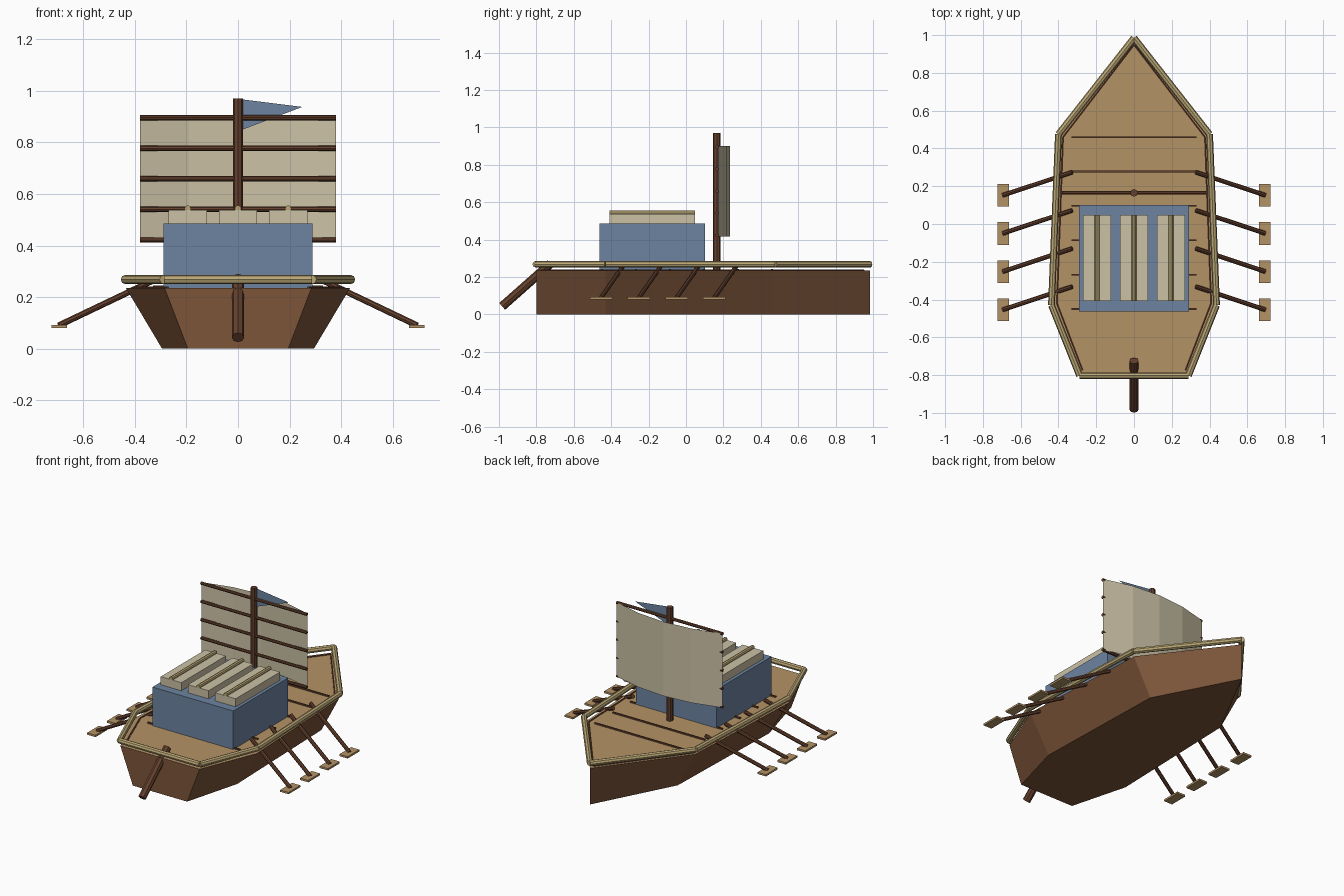
import bpy
import bmesh
from mathutils import Vector

cube = bpy.data.objects.get("Cube")
if cube:
    bpy.data.objects.remove(cube, do_unlink=True)


def material(name, rgb):
    m = bpy.data.materials.new(name)
    m.use_nodes = True
    m.diffuse_color = (*rgb, 1)
    m.node_tree.nodes["Principled BSDF"].inputs["Base Color"].default_value = (*rgb, 1)
    return m


HULL = material("hull brown", (0.205, 0.091, 0.042))
DECK = material("deck tan", (0.456, 0.288, 0.133))
DARK = material("dark wood", (0.13, 0.052, 0.026))
RAIL = material("bamboo", (0.50, 0.39, 0.18))
BLUE = material("slate blue", (0.153, 0.231, 0.352))
CREAM = material("canvas cream", (0.597, 0.533, 0.376))


def finish(name, bm, *mats):
    bmesh.ops.recalc_face_normals(bm, faces=bm.faces)
    mesh = bpy.data.meshes.new(name)
    bm.to_mesh(mesh)
    bm.free()
    for m in mats:
        mesh.materials.append(m)
    ob = bpy.data.objects.new(name, mesh)
    bpy.context.collection.objects.link(ob)
    return ob


def box(name, center, size, mat):
    bm = bmesh.new()
    bmesh.ops.create_cube(bm, size=1)
    bmesh.ops.scale(bm, vec=size, verts=bm.verts)
    bmesh.ops.translate(bm, vec=center, verts=bm.verts)
    return finish(name, bm, mat)


def rod(name, a, b, radius, mat, sides=8):
    a, b = Vector(a), Vector(b)
    bm = bmesh.new()
    bmesh.ops.create_cone(bm, cap_ends=True, segments=sides, radius1=radius,
                          radius2=radius, depth=(b - a).length)
    turn = (b - a).to_track_quat('Z', 'Y').to_matrix()
    bmesh.ops.rotate(bm, matrix=turn, verts=bm.verts)
    bmesh.ops.translate(bm, vec=(a + b) / 2, verts=bm.verts)
    return finish(name, bm, mat)


def outline(half):
    """Closed plan outline from the bow, mirrored across the centre line."""
    return [(0, half[0][1])] + half[1:] + [(-x, y) for x, y in reversed(half[1:])]


# Hull with a flat deck on top
DECK_Z = 0.235
top = outline([(0, 0.985), (0.395, 0.47), (0.435, -0.43), (0.285, -0.80)])
bottom = outline([(0, 0.985), (0.27, 0.47), (0.295, -0.43), (0.195, -0.80)])
bm = bmesh.new()
upper = [bm.verts.new((x, y, DECK_Z)) for x, y in top]
lower = [bm.verts.new((x, y, 0)) for x, y in bottom]
bm.faces.new(upper).material_index = 1
bm.faces.new(lower)
n = len(upper)
for i in range(n):
    j = (i + 1) % n
    bm.faces.new((upper[i], upper[j], lower[j], lower[i]))
finish("hull", bm, HULL, DECK)

# Raised rail and the thin trim beneath it
rail = outline([(0, 0.985), (0.40, 0.475), (0.437, -0.43), (0.288, -0.803)])
trim = outline([(0, 0.95), (0.376, 0.46), (0.408, -0.42), (0.272, -0.775)])
for i in range(n):
    j = (i + 1) % n
    rod("rail", (*rail[i], 0.268), (*rail[j], 0.268), 0.018, RAIL)
    if i != 3:
        rod("deck_trim", (*trim[i], DECK_Z), (*trim[j], DECK_Z), 0.006, DARK, 6)

# Deck beams
for i in range(6):
    box("deck_beam", (0, 0.46 - i * 0.182, DECK_Z + 0.003), (0.66, 0.009, 0.012), DARK)

# Cabin with three roof panels
box("cabin", (0, -0.181, 0.36), (0.58, 0.564, 0.25), BLUE)
for x in (-0.195, 0, 0.195):
    box("roof_panel", (x, -0.18, 0.51), (0.148, 0.456, 0.055), CREAM)
    rod("roof_pole", (x, -0.408, 0.543), (x, 0.048, 0.543), 0.013, RAIL)

# Mast and yards
MAST_Y = 0.165
rod("mast", (0, MAST_Y, 0.235), (0, MAST_Y, 0.97), 0.02, DARK)
for i in range(5):
    z = 0.422 + i * 0.1185
    rod("yard", (-0.38, MAST_Y, z), (0.38, MAST_Y, z), 0.01, DARK)

# Billowing sail in four flat strips
bm = bmesh.new()
columns = []
for i in range(5):
    t = i / 2 - 1
    y = MAST_Y + 0.005 + 0.065 * (1 - t * t)
    columns.append([bm.verts.new((0.38 * t, y, z)) for z in (0.418, 0.9)])
for a, b in zip(columns, columns[1:]):
    bm.faces.new((a[0], b[0], b[1], a[1]))
finish("sail", bm, CREAM)

# Pennant
bm = bmesh.new()
bm.faces.new([bm.verts.new((x, MAST_Y, z))
              for x, z in ((0.01, 0.968), (0.01, 0.847), (0.25, 0.938))])
finish("pennant", bm, BLUE)

# Four oars on each side
for side, label in ((1, "left"), (-1, "right")):
    for i in range(4):
        y = 0.152 - i * 0.202
        rod(label + "_oar_shaft", (side * 0.328, y + 0.122, 0.265),
            (side * 0.695, y, 0.09), 0.012, DARK)
        box(label + "_oar_blade", (side * 0.693, y, 0.086), (0.06, 0.12, 0.012), DECK)

# Steering oar at the stern
rod("steering_oar", (0, -0.983, 0.043), (0, -0.724, 0.272), 0.024, DARK)
